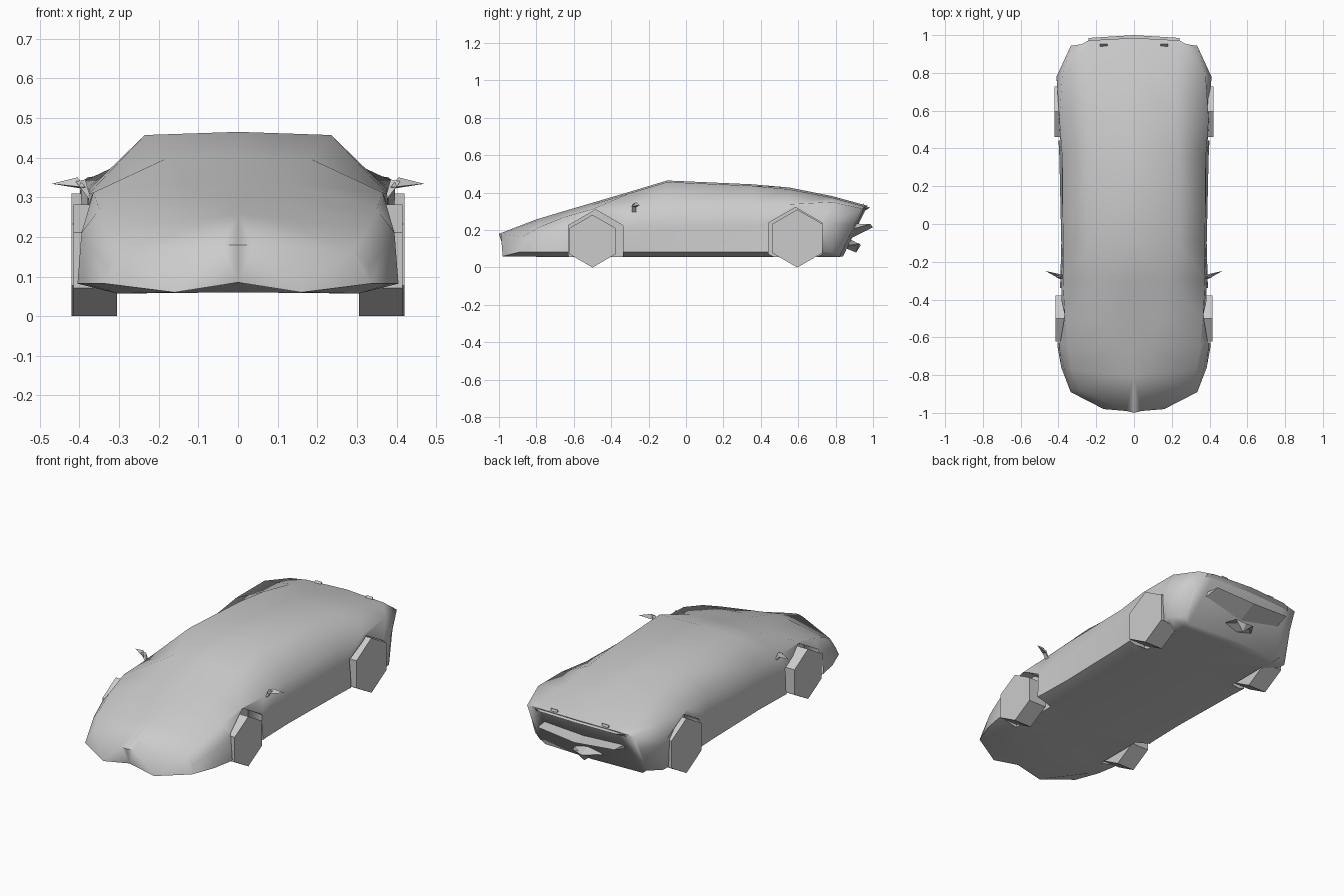
import bpy, bmesh, math

if "Cube" in bpy.data.objects:
    bpy.data.objects.remove(bpy.data.objects["Cube"])


def shade(ob, angle):
    bpy.ops.object.select_all(action='DESELECT')
    ob.select_set(True)
    bpy.context.view_layer.objects.active = ob
    bpy.ops.object.shade_smooth_by_angle(angle=math.radians(angle))


def make(name, verts, faces, mirror=False):
    """Mesh object from points, optionally mirrored across x = 0."""
    bm = bmesh.new()
    vs = [bm.verts.new(v) for v in verts]
    for f in faces:
        bm.faces.new([vs[i] for i in f])
    if mirror:
        geo = bmesh.ops.duplicate(bm, geom=bm.verts[:] + bm.edges[:] + bm.faces[:])["geom"]
        for v in geo:
            if isinstance(v, bmesh.types.BMVert):
                v.co.x *= -1
        bmesh.ops.remove_doubles(bm, verts=bm.verts, dist=1e-5)
    bmesh.ops.recalc_face_normals(bm, faces=bm.faces)
    me = bpy.data.meshes.new(name)
    bm.to_mesh(me)
    bm.free()
    ob = bpy.data.objects.new(name, me)
    bpy.context.collection.objects.link(ob)
    return ob


def prism(name, outline, x0, x1, mirror=False):
    """Side-view outline (y, z) extruded between two x positions."""
    n = len(outline)
    verts = [(x, y, z) for x in (x0, x1) for y, z in outline]
    faces = [tuple(range(n)), tuple(range(n, 2 * n))]
    faces += [(i, (i + 1) % n, (i + 1) % n + n, i + n) for i in range(n)]
    return make(name, verts, faces, mirror)


def hexagon(y, z, r):
    """Hexagon in the side view, one corner pointing up."""
    return [(y + r * math.sin(i * math.pi / 3), z + r * math.cos(i * math.pi / 3)) for i in range(6)]


# Body: half sections along the car, the windscreen edge converging on the nose
# y, lower x, waist x, waist z, shoulder x, shoulder z, roof x, roof z, centre z
stations = [
    (-1.00, .335, .33, .125, .29, .165, .04, .178, .18),
    (-0.80, .385, .37, .17, .33, .222, .065, .250, .257),
    (-0.65, .405, .395, .21, .35, .27, .09, .292, .302),
    (-0.50, .405, .39, .23, .365, .312, .13, .336, .346),
    (-0.30, .39, .385, .21, .376, .31, .183, .397, .405),
    (-0.10, .385, .38, .21, .376, .32, .235, .457, .465),
    (0.35, .395, .383, .22, .38, .325, .232, .437, .445),
    (0.55, .405, .40, .22, .395, .338, .225, .418, .428),
    (0.78, .40, .41, .24, .38, .350, .22, .374, .382),
    (0.95, .335, .34, .22, .335, .315, .24, .325, .33),
]
verts = []
last = len(stations) - 1
for k, (y, xl, xw, zw, xs, zs, xr, zr, zc) in enumerate(stations):
    half = [(0, .06), (.305, .057), (xl, .082), (xw, zw), (xs, zs), (xr, zr), (0, zc)]
    if k == 0:      # nose: pointed centre, recessed mouth, forward lower lip
        half[:2] = [(0, .085), (.16, .06)]
    for i, (x, z) in enumerate(half):
        yy = y
        if k == 0:
            yy += (.03, .02, .11, .13, .125, .01, 0)[i]
        elif k == 1:
            yy += .04 * (x / .385) ** 2
        elif k == last:     # tail leans backwards
            yy = .84 + .13 * (z - .06) / .27 - .02 * (x / .34) ** 2
        verts.append((x, yy, z))
faces = [(k * 7 + i, k * 7 + i + 1, k * 7 + i + 8, k * 7 + i + 7)
         for k in range(last) for i in range(6)]
for b in (0, last * 7):
    faces += [(b, b + 1, b + 5, b + 6), (b + 1, b + 2, b + 4, b + 5), (b + 2, b + 3, b + 4)]
body = make("car_body", verts, faces, mirror=True)

# Wheels and the arches cut round them
cutters = []
for side, s in (("left", -1), ("right", 1)):
    for end, y, r, xo, ya, ra in (("front", -.5, .141, .415, -.483, .168),
                                  ("rear", .595, .155, .42, .585, .166)):
        prism(f"{end}_{side}_wheel", hexagon(y, r, r), s * .305, s * xo)
        cut = prism(f"arch_cutter_{end}_{side}", hexagon(ya, r, ra), s * .298, s * .5)
        cut.hide_render = True
        cutters.append(cut)
        mod = body.modifiers.new("arch", 'BOOLEAN')
        mod.operation = 'DIFFERENCE'
        mod.solver = 'EXACT'
        mod.object = cut
dg = bpy.context.evaluated_depsgraph_get()
baked = bpy.data.meshes.new_from_object(body.evaluated_get(dg))
body.modifiers.clear()
body.data = baked
for ob in cutters:
    bpy.data.objects.remove(ob)
shade(body, 75)

# Door mirrors: pointed blade on a small stalk
make("mirror_blades",
     [(.385, -.295, .325), (.405, -.27, .35), (.395, -.265, .322), (.47, -.248, .334)],
     [(0, 1, 2), (0, 1, 3), (1, 2, 3), (0, 2, 3)], mirror=True)
make("mirror_stalks",
     [(.37, -.29, .288), (.37, -.265, .288), (.41, -.285, .34), (.41, -.27, .34), (.385, -.275, .345)],
     [(0, 1, 3, 2), (0, 2, 4), (1, 3, 4), (2, 3, 4), (0, 1, 4)], mirror=True)

# Tail lip along the rear deck edge
lip = make("tail_lip",
           [(0, .92, .34), (.335, .92, .32), (0, .985, .32), (.24, .972, .316), (0, .93, .29), (.33, .91, .285)],
           [(0, 1, 3, 2), (2, 3, 5, 4), (1, 3, 5), (0, 1, 5, 4)], mirror=True)
shade(lip, 75)

# Rear bumper blade, pointed in the middle
make("rear_bumper",
     [(0, .90, .225), (.25, .89, .235), (0, 1.0, .215), (.24, .985, .232), (0, .89, .16), (.25, .89, .205)],
     [(0, 1, 3, 2), (2, 3, 5, 4), (1, 3, 5), (0, 1, 5, 4)], mirror=True)

# Exhaust outlet: tapered wedge under the bumper
make("exhaust_outlet",
     [(0, .86, .10), (0, .91, .08), (0, .935, .12), (0, .87, .155), (.09, .87, .12), (.06, .925, .13)],
     [(0, 1, 5, 4), (1, 2, 5), (2, 3, 4, 5), (0, 4, 3)], mirror=True)

# Small trim tabs on the rear deck
prism("deck_tabs", [(.935, .325), (.955, .325), (.95, .343)], .14, .18, mirror=True)
